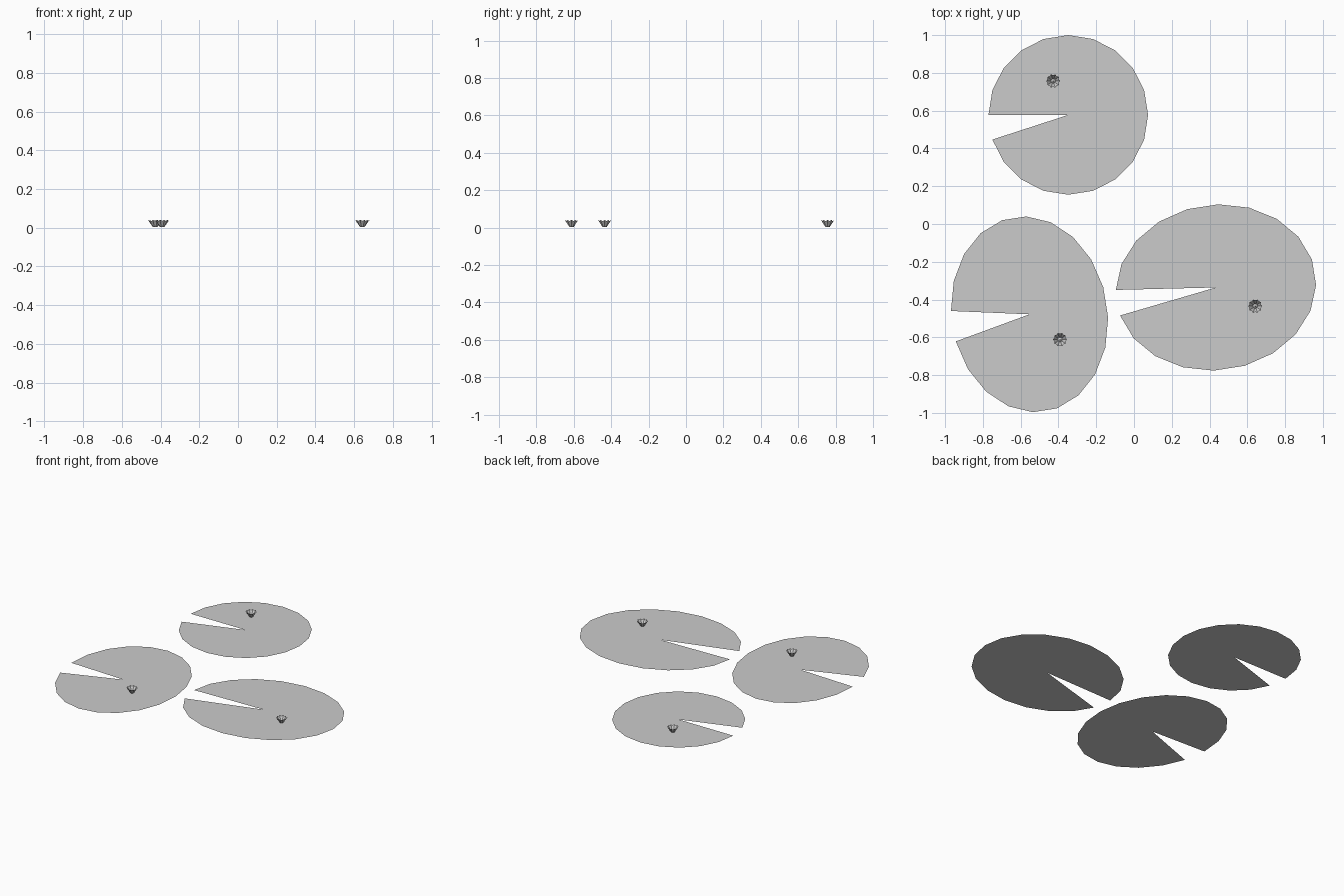
import bpy, bmesh
from math import sin, cos, pi

if "Cube" in bpy.data.objects:
    bpy.data.objects.remove(bpy.data.objects["Cube"])

SIDES = 20
PETALS = 10


def finish(name, bm):
    me = bpy.data.meshes.new(name)
    bm.to_mesh(me)
    bm.free()
    ob = bpy.data.objects.new(name, me)
    bpy.context.collection.objects.link(ob)
    return ob


def lily_pad(name, centre, ax, ay):
    """Flat 20-sided fan with one wedge left out; ax, ay are its half-axis vectors."""
    bm = bmesh.new()
    cx, cy = centre
    hub = bm.verts.new((cx, cy, 0))
    rim = []
    for i in range(SIDES):
        a = pi + 2 * pi * (i + 1) / SIDES
        c, s = cos(a), sin(a)
        rim.append(bm.verts.new((cx + c * ax[0] + s * ay[0],
                                 cy + c * ax[1] + s * ay[1], 0)))
    for p, q in zip(rim, rim[1:]):
        bm.faces.new((hub, p, q))
    return finish(name, bm)


def flower(name, x, y):
    """Small open cup with a scalloped petal rim."""
    bm = bmesh.new()
    n = PETALS * 2
    rings = []
    # radius at petal tip, radius at notch, height at tip, height at notch
    for r0, r1, z0, z1 in ((0.012, 0.012, 0.004, 0.004),
                           (0.024, 0.021, 0.021, 0.021),
                           (0.037, 0.031, 0.040, 0.035)):
        ring = []
        for i in range(n):
            a = 2 * pi * i / n
            r, z = (r0, z0) if i % 2 == 0 else (r1, z1)
            ring.append(bm.verts.new((x + r * cos(a), y + r * sin(a), z)))
        rings.append(ring)
    for low, high in zip(rings, rings[1:]):
        for i in range(n):
            j = (i + 1) % n
            bm.faces.new((low[i], low[j], high[j], high[i]))
    bm.faces.new(rings[0][::-1])
    # raised heart of the flower
    tip = bm.verts.new((x, y, 0.016))
    for i in range(n):
        bm.faces.new((rings[0][i], rings[0][(i + 1) % n], tip))
    return finish(name, bm)


# Lily pads
lily_pad("lily_pad_back", (-0.348, 0.5775), (0.4225, 0), (0, 0.4225))
lily_pad("lily_pad_left", (-0.553, -0.478), (0.416, -0.0175), (-0.0175, 0.518))
lily_pad("lily_pad_right", (0.434, -0.336), (0.53, 0.013), (0.012, 0.44))

# Flowers resting on the pads
flower("flower_back", -0.428, 0.757)
flower("flower_left", -0.392, -0.612)
flower("flower_right", 0.642, -0.435)
